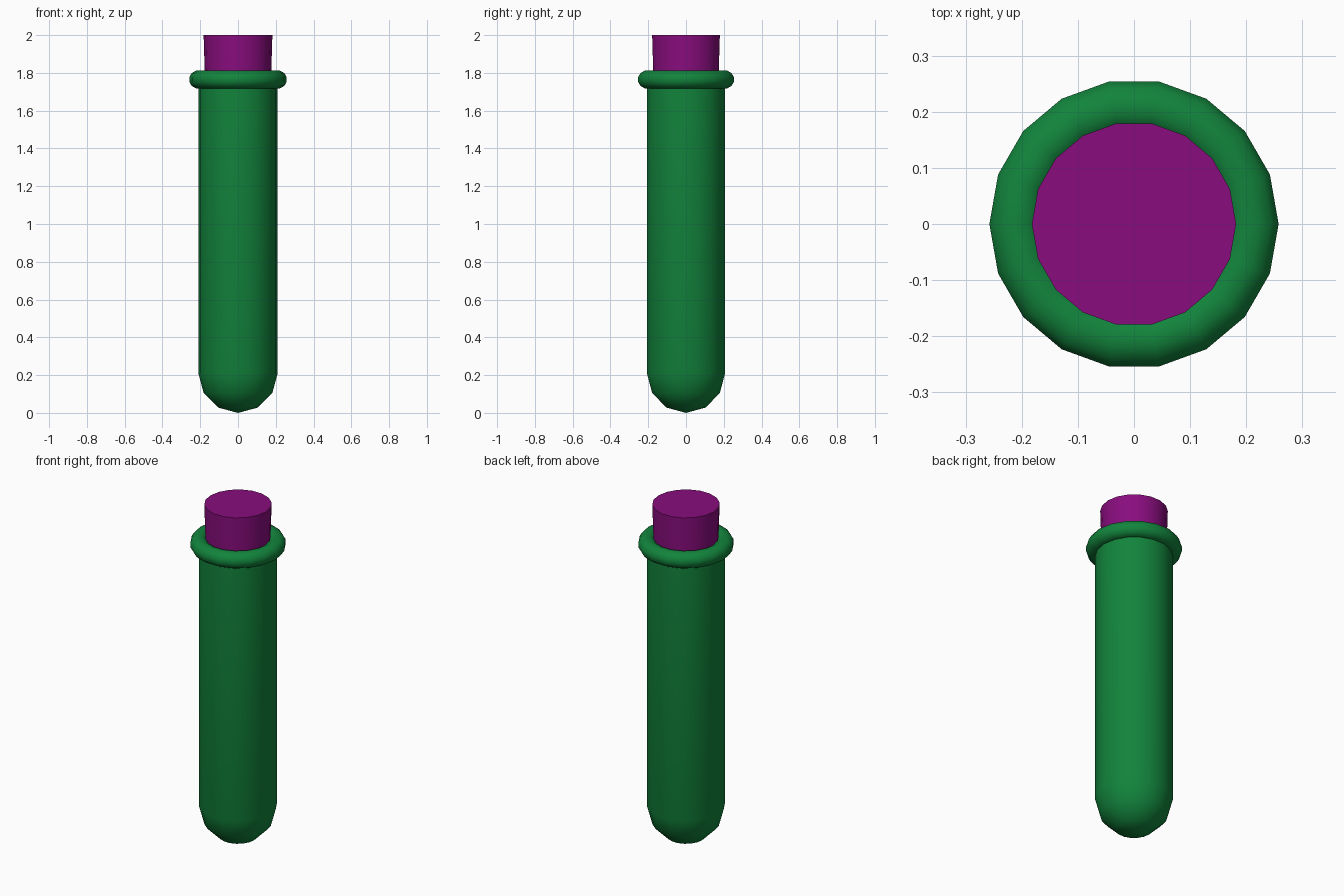
import bpy, bmesh
from math import sin, cos, pi, radians

if "Cube" in bpy.data.objects:
    bpy.data.objects.remove(bpy.data.objects["Cube"])

SIDES = 18


def material(name, color):
    m = bpy.data.materials.new(name)
    m.diffuse_color = (*color, 1)
    m.use_nodes = True
    m.node_tree.nodes["Principled BSDF"].inputs["Base Color"].default_value = m.diffuse_color
    return m


def lathe(name, profile, mat, closed=False):
    """Spin an (r, z) profile around the z axis."""
    bm = bmesh.new()
    verts = [bm.verts.new((r, 0, z)) for r, z in profile]
    pairs = list(zip(verts, verts[1:]))
    if closed:
        pairs.append((verts[-1], verts[0]))
    edges = [bm.edges.new(p) for p in pairs]
    bmesh.ops.spin(bm, geom=verts + edges, cent=(0, 0, 0), axis=(0, 0, 1),
                   angle=2 * pi, steps=SIDES, use_merge=True)
    bmesh.ops.remove_doubles(bm, verts=bm.verts, dist=1e-5)
    bmesh.ops.recalc_face_normals(bm, faces=bm.faces)
    me = bpy.data.meshes.new(name)
    bm.to_mesh(me)
    bm.free()
    me.materials.append(mat)
    ob = bpy.data.objects.new(name, me)
    bpy.context.collection.objects.link(ob)
    bpy.ops.object.select_all(action='DESELECT')
    ob.select_set(True)
    bpy.context.view_layer.objects.active = ob
    bpy.ops.object.shade_smooth_by_angle(angle=radians(45))
    return ob


green = material("green_glass", (0.006, 0.23, 0.045))
purple = material("purple_stopper", (0.25, 0.004, 0.21))

# Tube with rounded bottom
R = 0.21
bowl = [(R * sin(a * pi / 6), R - R * cos(a * pi / 6)) for a in range(4)]
lathe("tube", bowl + [(R, 1.77)], green)

# Rolled rim
rim = [(0.21 + 0.048 * cos((k + 0.5) * pi / 6), 1.765 + 0.048 * sin((k + 0.5) * pi / 6))
       for k in range(12)]
rim = [(0.21 + (r - 0.21) * 1.03, z) for r, z in rim]
lathe("rim", rim, green, closed=True)

# Tapered stopper
lathe("stopper", [(0, 1.6), (0.17, 1.6), (0.182, 2.0), (0, 2.0)], purple)
